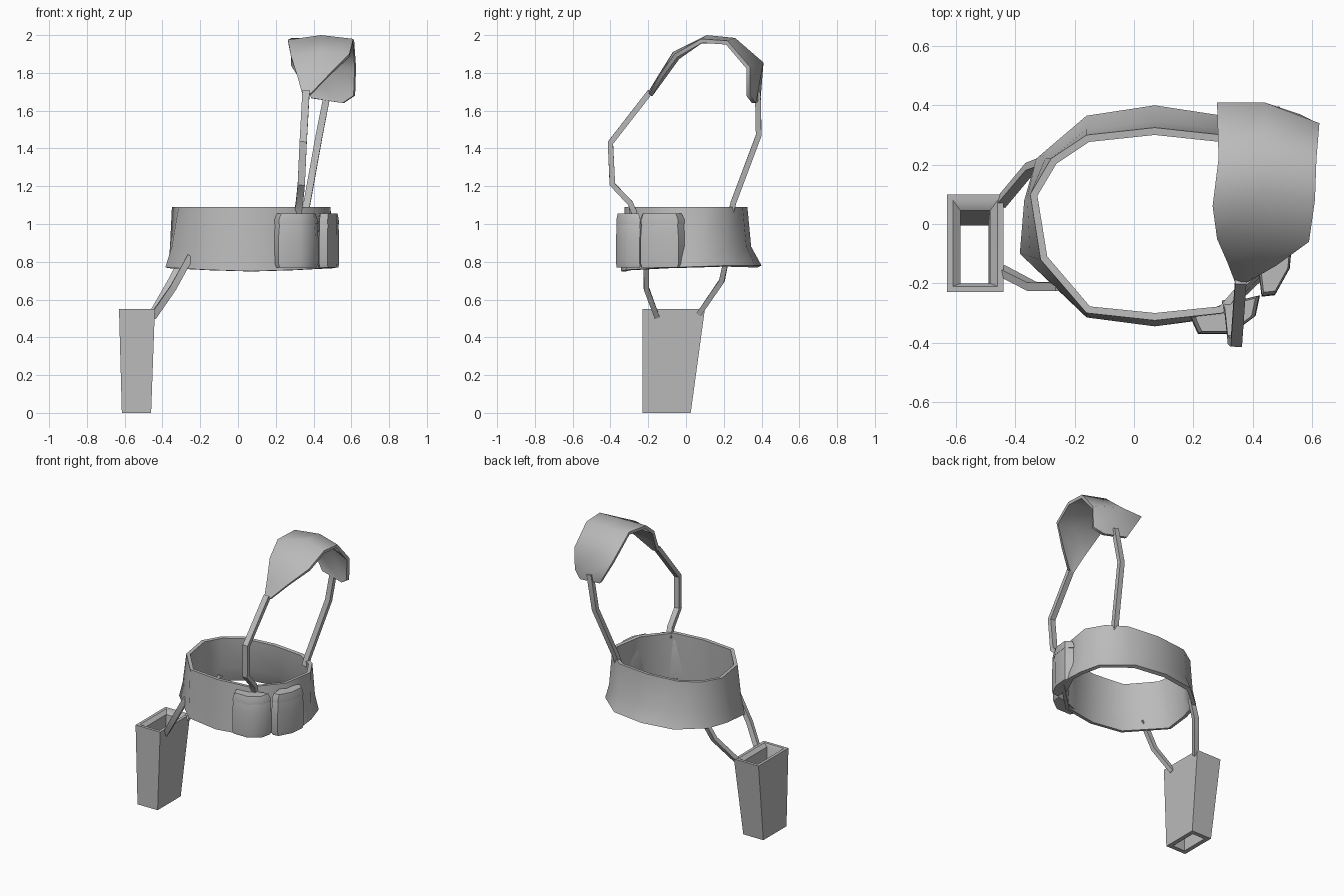
import bpy, bmesh, math
from mathutils import Vector

if "Cube" in bpy.data.objects:
    bpy.data.objects.remove(bpy.data.objects["Cube"])

grey = bpy.data.materials.new("grey fabric")
grey.diffuse_color = (0.5, 0.5, 0.5, 1)
grey.use_nodes = True
grey.node_tree.nodes["Principled BSDF"].inputs["Base Color"].default_value = grey.diffuse_color


def make(name, verts, faces, angle=50, thickness=0):
    me = bpy.data.meshes.new(name)
    me.from_pydata([tuple(v) for v in verts], [], faces)
    bm = bmesh.new()
    bm.from_mesh(me)
    if not thickness:
        bmesh.ops.recalc_face_normals(bm, faces=bm.faces)
    bm.to_mesh(me)
    bm.free()
    me.materials.append(grey)
    ob = bpy.data.objects.new(name, me)
    bpy.context.collection.objects.link(ob)
    bpy.ops.object.select_all(action='DESELECT')
    ob.select_set(True)
    bpy.context.view_layer.objects.active = ob
    if thickness:
        m = ob.modifiers.new("thickness", 'SOLIDIFY')
        m.thickness, m.offset = thickness, -1
        bpy.ops.object.modifier_apply(modifier=m.name)
    bpy.ops.object.shade_smooth_by_angle(angle=math.radians(angle))
    return ob


def loft(name, rings, closed=False, caps=False, **kw):
    """Skin a list of equally long point rows; closed joins each row's ends."""
    n = len(rings[0])
    verts = [p for r in rings for p in r]
    faces = []
    for r in range(len(rings) - 1):
        for i in range(n if closed else n - 1):
            j = (i + 1) % n
            faces.append((r * n + i, r * n + j, (r + 1) * n + j, (r + 1) * n + i))
    if caps:
        faces.append(tuple(reversed(range(n))))
        faces.append(tuple((len(rings) - 1) * n + i for i in range(n)))
    return make(name, verts, faces, **kw)


def strap(name, path, width, depth):
    """Sweep a flat rectangular section along a polyline."""
    pts = [Vector(p) for p in path]
    rings = []
    for i, p in enumerate(pts):
        t = (pts[min(i + 1, len(pts) - 1)] - pts[max(i - 1, 0)]).normalized()
        side = (Vector((1, 0, 0)) - t * t.x).normalized()
        up = t.cross(side)
        rings.append([p + side * a * width / 2 + up * b * depth / 2
                      for a, b in ((-1, -1), (1, -1), (1, 1), (-1, 1))])
    return loft(name, rings, closed=True, caps=True, angle=40)


# Waist belt: half outlines mirrored about its own centre line, flared to the back
CX = 0.07
top = [(0, -.325), (.23, -.30), (.385, -.12), (.42, .10), (.35, .22), (.23, .30), (0, .325)]
mid = [(0, -.335), (.23, -.31), (.42, -.11), (.43, .09), (.37, .22), (.23, .32), (0, .345)]
low = [(0, -.345), (.23, -.315), (.455, -.10), (.44, .08), (.40, .22), (.23, .365), (0, .40)]
low_z = [.75, .757, .77, .775, .78, .78, .78]


def belt_ring(half, zs):
    right = [(CX + x, y, z) for (x, y), z in zip(half, zs)]
    left = [(CX - x, y, z) for (x, y), z in zip(half, zs)][-2:0:-1]
    return right + left


loft("waist_belt", [belt_ring(low, low_z), belt_ring(mid, [.88] * 7), belt_ring(top, [1.09] * 7)],
     closed=True, thickness=0.025)

# Two belt pouches with overhanging flaps
pouches = {
    "front": [(.30, -.27), (.19, -.315), (.215, -.37), (.33, -.37), (.41, -.31), (.425, -.24)],
    "side": [(.42, -.16), (.43, -.245), (.475, -.24), (.525, -.15), (.535, -.04), (.49, -.005)],
}


def scaled(outline, s, z):
    cx = sum(p[0] for p in outline) / len(outline)
    cy = sum(p[1] for p in outline) / len(outline)
    return [(cx + (x - cx) * s, cy + (y - cy) * s, z) for x, y in outline]


for name, outline in pouches.items():
    loft(name + "_pouch", [scaled(outline, s, z) for s, z in
                           ((.94, .77), (1, .79), (1, .93), (.95, 1.0), (.84, 1.03))],
         closed=True, caps=True)
    loft(name + "_pouch_flap", [scaled(outline, s, z) for s, z in
                                ((.98, 1.0), (.97, 1.025), (.86, 1.055))],
         closed=True, caps=True)

# Holster: tapered rectangular tube, open at both ends
def rect(x0, x1, y0, y1, z):
    return [(x0, y0, z), (x1, y0, z), (x1, y1, z), (x0, y1, z)]


w = 0.03
loft("holster", [
    rect(-.615 + w, -.46 - w, -.23 + w, .025 - w, 0),
    rect(-.615, -.46, -.23, .025, 0),
    rect(-.63, -.44, -.23, .10, .55),
    rect(-.63 + .02, -.44 - .02, -.23 + .02, .10 - .02, .55),
    rect(-.63 + .045, -.44 - .045, -.23 + w, .10 - .055, .53),
    rect(-.615 + w, -.46 - w, -.23 + w, .025 - w, 0)], closed=True, angle=30)

# Hanging straps between holster and belt
strap("holster_strap_front", [(-.45, -.155, .51), (-.345, -.21, .66), (-.25, -.212, .83)], .035, .028)
strap("holster_strap_back", [(-.45, .07, .525), (-.35, .19, .70), (-.29, .215, .82)], .035, .028)

# Shoulder straps
strap("shoulder_strap_front", [(.315, -.27, 1.05), (.325, -.295, 1.11), (.335, -.39, 1.21),
                               (.345, -.40, 1.43), (.36, -.19, 1.70)], .038, .03)
strap("shoulder_strap_back", [(.355, .235, 1.05), (.365, .25, 1.11), (.43, .385, 1.47),
                              (.475, .38, 1.70)], .036, .03)

# Shoulder pad: curved strip of left, middle and right points from front to back
pad = [
    [(.34, -.195, 1.69), (.36, -.205, 1.69), (.385, -.195, 1.69)],
    [(.315, -.13, 1.78), (.39, -.145, 1.79), (.48, -.14, 1.79)],
    [(.28, -.05, 1.89), (.44, -.07, 1.91), (.59, -.06, 1.90)],
    [(.265, .06, 1.975), (.44, .11, 2.0), (.61, .08, 1.98)],
    [(.285, .22, 1.985), (.45, .26, 1.985), (.615, .22, 1.97)],
    [(.28, .41, 1.85), (.44, .41, 1.855), (.625, .34, 1.83)],
    [(.39, .395, 1.665), (.56, .37, 1.64), (.62, .34, 1.68)],
]
loft("shoulder_pad", pad, thickness=0.022, angle=60)
